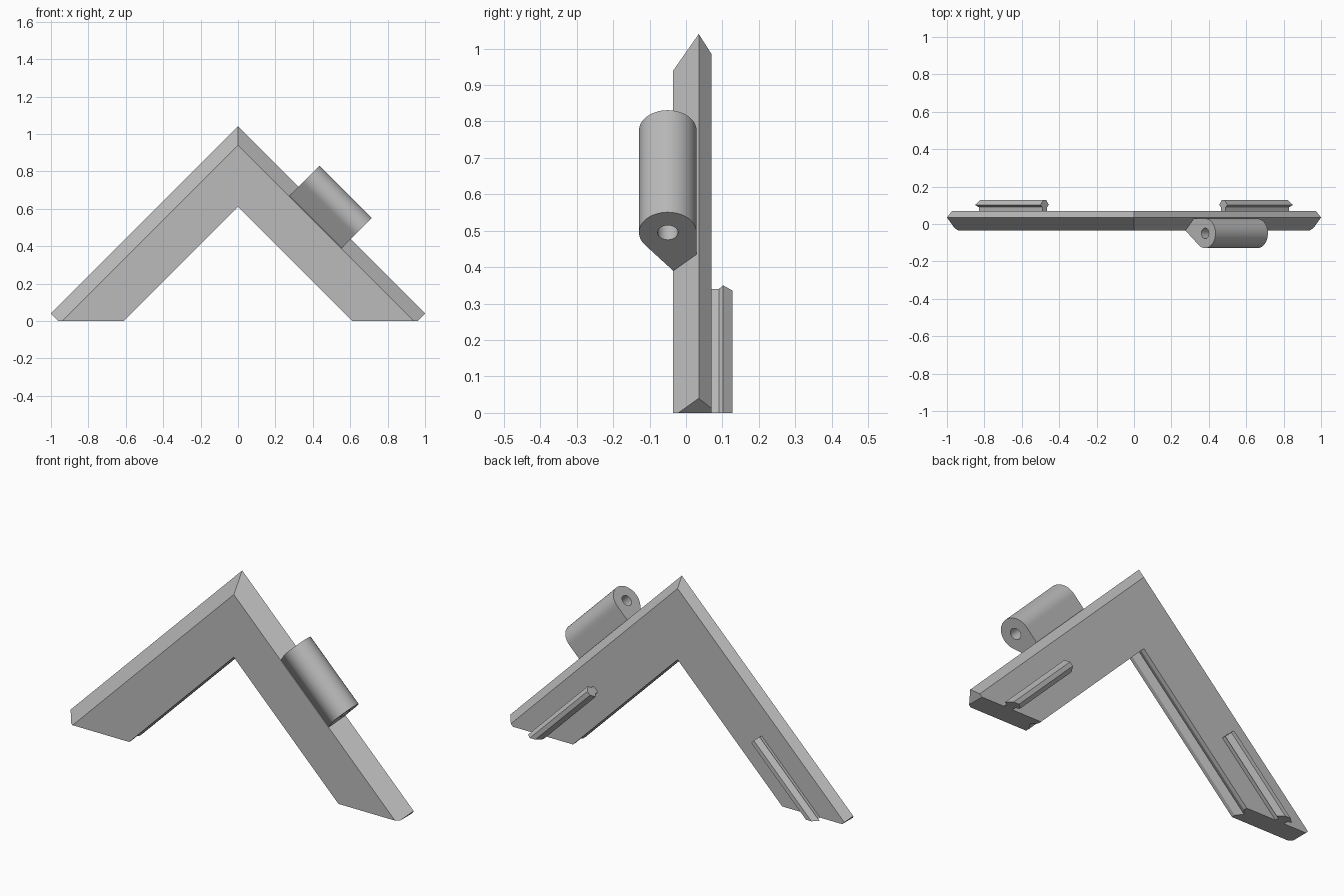
import bpy, bmesh, math
from mathutils import Vector

if "Cube" in bpy.data.objects:
    bpy.data.objects.remove(bpy.data.objects["Cube"], do_unlink=True)

grey = bpy.data.materials.new("plain grey")
grey.use_nodes = True
colour = (0.5, 0.5, 0.5, 1)
grey.diffuse_color = colour
grey.node_tree.nodes["Principled BSDF"].inputs["Base Color"].default_value = colour


def place(y, u, v):
    """Sloping-arm frame: u runs outward across the arm, v runs up along it."""
    return Vector(((u - v) / 2, y, (u + v) / 2))


def prism(bm, profile, v0, v1, caps=True):
    rings = [[bm.verts.new(place(y, u, v)) for y, u in profile] for v in (v0, v1)]
    n = len(profile)
    for i in range(n):
        j = (i + 1) % n
        bm.faces.new((rings[0][i], rings[0][j], rings[1][j], rings[1][i]))
    if caps:
        for ring in rings:
            bm.faces.new(ring)
    return rings


def trim(bm, point, normal, fill=True):
    """Cut away everything on the normal's side."""
    res = bmesh.ops.bisect_plane(bm, geom=bm.verts[:] + bm.edges[:] + bm.faces[:],
                                 plane_co=point, plane_no=normal, clear_outer=True)
    if fill:
        edges = [e for e in res["geom_cut"] if isinstance(e, bmesh.types.BMEdge)]
        bmesh.ops.contextual_create(bm, geom=edges)


def finish(bm, name, mirrored=False, smooth=False):
    bmesh.ops.recalc_face_normals(bm, faces=bm.faces[:])
    mesh = bpy.data.meshes.new(name)
    bm.to_mesh(mesh)
    bm.free()
    mesh.materials.append(grey)
    obj = bpy.data.objects.new(name, mesh)
    bpy.context.collection.objects.link(obj)
    if mirrored:
        obj.modifiers.new("mirror", "MIRROR").use_axis[0] = True
    if smooth:
        bpy.ops.object.select_all(action="DESELECT")
        bpy.context.view_layer.objects.active = obj
        obj.select_set(True)
        bpy.ops.object.shade_smooth_by_angle(angle=math.radians(30))
    return obj


# Chevron frame: ridged outer edge, shallow groove along the inner edge
bm = bmesh.new()
prism(bm, [(-0.035, 0.61), (-0.035, 0.94), (0.035, 1.04), (0.07, 0.985),
           (0.07, 0.61), (0.05, 0.61), (0.02, 0.635), (-0.015, 0.61)], -1.5, 1.5)
trim(bm, (0, 0, 0), (-1, 0, 0), fill=False)
trim(bm, (0, 0, 0), (0, 0, -1))
trim(bm, (0.96, 0, 0), (1, 0, -1))
finish(bm, "chevron_frame", mirrored=True)

# Flared rails on the back of each arm
bm = bmesh.new()
half = [(0.068, 0.025), (0.09, 0.025), (0.102, 0.045), (0.128, 0.016)]
mid = 0.805
prism(bm, [(y, mid + w) for y, w in half] + [(y, mid - w) for y, w in reversed(half)],
      -1.5, -0.15)
trim(bm, (0, 0, 0), (0, 0, -1))
finish(bm, "back_rails", mirrored=True)

# Hinge barrel: round sleeve running tangentially into the frame's front bevel
R2 = math.sqrt(2)
cy, cu, radius, bore = -0.05, 1.155, 0.079, 0.028
outline = []
for i in range(37):
    a = math.radians(218) * i / 36
    outline.append((cy + radius * math.cos(a), cu + R2 * radius * math.sin(a)))
corners = [outline[-1], (-0.035, 0.945), (0.029, 1.035), outline[0]]
for (y0, u0), (y1, u1) in zip(corners, corners[1:]):
    for k in range(1, 7):
        outline.append((y0 + (y1 - y0) * k / 6, u0 + (u1 - u0) * k / 6))
outline.pop()

hole = []
for y, u in outline:
    d = Vector((y - cy, (u - cu) / R2)).normalized() * bore
    hole.append((cy + d.x, cu + R2 * d.y))

bm = bmesh.new()
outer = prism(bm, outline, -0.165, 0.395, caps=False)
inner = prism(bm, hole, -0.165, 0.395, caps=False)
n = len(outline)
for o, h in zip(outer, inner):
    for i in range(n):
        j = (i + 1) % n
        bm.faces.new((o[i], o[j], h[j], h[i]))
finish(bm, "hinge_barrel", smooth=True)
